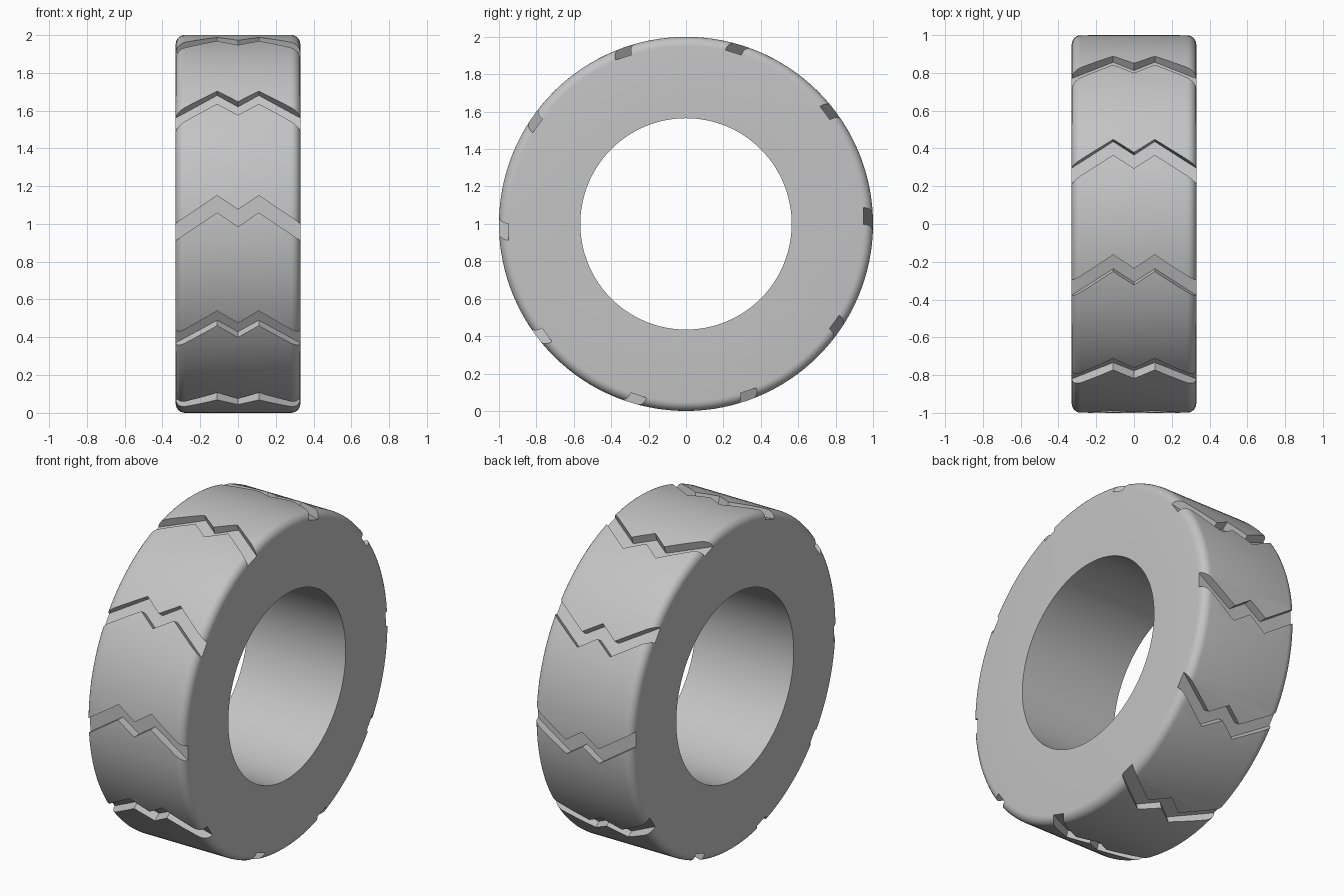
import bpy, bmesh, math
from mathutils import Matrix, Vector

if "Cube" in bpy.data.objects:
    bpy.data.objects.remove(bpy.data.objects["Cube"], do_unlink=True)

HALF_WIDTH, OUTER, INNER, ROUND = 0.33, 1.0, 0.565, 0.05
GROOVES, FLOOR, SEGMENTS = 10, 0.95, 128
CENTRE = Vector((0, 0, 1))


def make_material(name, colour):
    mat = bpy.data.materials.new(name)
    mat.use_nodes = True
    mat.diffuse_color = colour
    mat.node_tree.nodes["Principled BSDF"].inputs["Base Color"].default_value = colour
    return mat


def make_object(name, bm):
    bmesh.ops.recalc_face_normals(bm, faces=bm.faces)
    mesh = bpy.data.meshes.new(name)
    bm.to_mesh(mesh)
    bm.free()
    obj = bpy.data.objects.new(name, mesh)
    bpy.context.collection.objects.link(obj)
    return obj


# Tyre body: rounded section turned around the x axle
def tyre_body():
    arc = [(HALF_WIDTH - ROUND + ROUND * math.cos(a), OUTER - ROUND + ROUND * math.sin(a))
           for a in (math.pi / 2 * i / 6 for i in range(7))]
    half = [(HALF_WIDTH, INNER)] + arc
    profile = half + [(-x, r) for x, r in reversed(half)]
    bm = bmesh.new()
    verts = [bm.verts.new((x, 0, 1 + r)) for x, r in profile]
    edges = [bm.edges.new((v, verts[i - 1])) for i, v in enumerate(verts)]
    bmesh.ops.spin(bm, geom=verts + edges, cent=CENTRE, axis=(1, 0, 0),
                   angle=math.tau, steps=SEGMENTS, use_merge=True)
    bmesh.ops.remove_doubles(bm, verts=bm.verts, dist=0.0001)
    return make_object("tyre", bm)


# Zigzag tread cutters, repeated around the axle
def tread_cutters():
    zigzag = [(-0.4, -0.045), (-0.11, 0.15), (0, 0.075), (0.11, 0.15), (0.4, -0.045)]
    outline = zigzag + [(x, z - 0.09) for x, z in reversed(zigzag)]
    bm = bmesh.new()
    for i in range(GROOVES):
        turn = Matrix.Translation(CENTRE) @ Matrix.Rotation(math.tau * i / GROOVES, 4, "X")
        rings = [[bm.verts.new(turn @ Vector((x, y, z))) for x, z in outline]
                 for y in (-FLOOR, -1.1)]
        n = len(outline)
        for ring in rings:
            for k in range(4):
                bm.faces.new((ring[k], ring[k + 1], ring[n - 2 - k], ring[n - 1 - k]))
        for k in range(n):
            bm.faces.new((rings[0][k], rings[0][k - 1], rings[1][k - 1], rings[1][k]))
    return make_object("tread_cutter", bm)


tyre = tyre_body()
tyre.data.materials.append(make_material("grey rubber", (0.55, 0.55, 0.55, 1)))
cutter = tread_cutters()
cutter.hide_render = True

# Cut the grooves and bake the result
cut = tyre.modifiers.new("tread", "BOOLEAN")
cut.operation = "DIFFERENCE"
cut.solver = "EXACT"
cut.object = cutter
bpy.context.view_layer.objects.active = tyre
tyre.select_set(True)
bpy.ops.object.modifier_apply(modifier=cut.name)
bpy.data.objects.remove(cutter, do_unlink=True)

bpy.ops.object.shade_smooth_by_angle(angle=math.radians(25))
